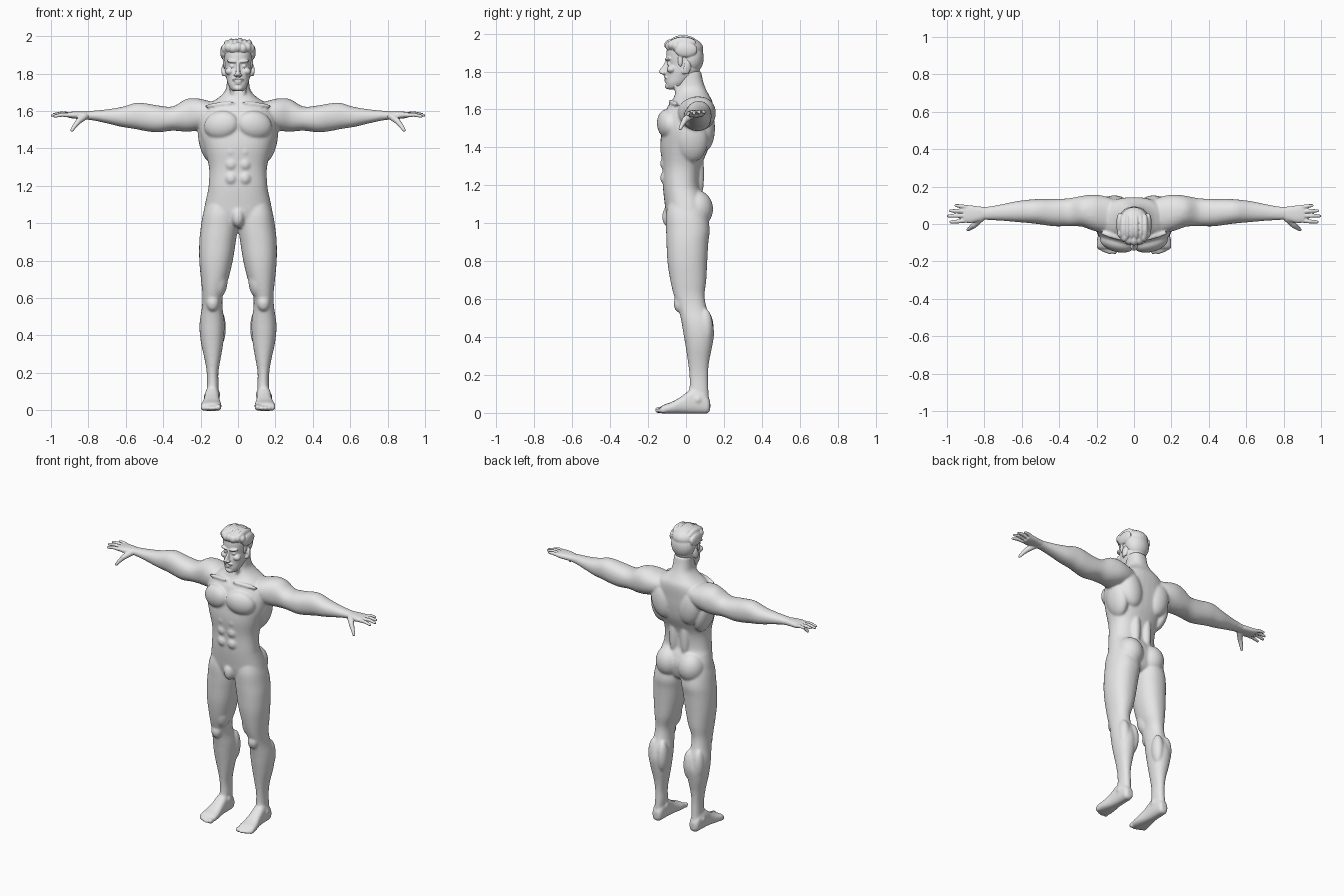
import bpy, bmesh, math
from mathutils import Vector, Matrix

skin = bpy.data.materials.new("plain_grey")
skin.diffuse_color = (0.8, 0.8, 0.8, 1)


def catmull(p0, p1, p2, p3, t):
    return [0.5 * (2 * b + (c - a) * t + (2 * a - 5 * b + 4 * c - d) * t * t
                   + (3 * b - a - 3 * c + d) * t ** 3)
            for a, b, c, d in zip(p0, p1, p2, p3)]


def loft(bm, axis, stations, side=1, power=2.2, n=36):
    """Skin rounded sections. Station: position on axis, then min/max of both other axes."""
    rows = []
    last = len(stations) - 1
    for i in range(last):
        ctrl = [stations[max(0, min(last, i + k))] for k in (-1, 0, 1, 2)]
        rows += [catmull(*ctrl, s / 4) for s in range(4)]
    rows.append(list(stations[last]))
    rings = []
    for t, a0, a1, b0, b1 in rows:
        ring = []
        for k in range(n):
            c, s = math.cos(2 * math.pi * k / n), math.sin(2 * math.pi * k / n)
            a = (a0 + a1) / 2 + (a1 - a0) / 2 * math.copysign(abs(c) ** (2 / power), c)
            b = (b0 + b1) / 2 + (b1 - b0) / 2 * math.copysign(abs(s) ** (2 / power), s)
            x, y, z = {"x": (t, a, b), "y": (a, t, b), "z": (a, b, t)}[axis]
            ring.append(bm.verts.new((x * side, y, z)))
        rings.append(ring)
    for r, q in zip(rings, rings[1:]):
        for k in range(n):
            bm.faces.new((r[k], r[(k + 1) % n], q[(k + 1) % n], q[k]))
    bm.faces.new(rings[0])
    bm.faces.new(rings[-1])


def blob(bm, centre, radii, side=1, rot=(0, 0, 0)):
    """Ellipsoid muscle or lump."""
    r = Matrix.Rotation(rot[2], 4, "Z") @ Matrix.Rotation(rot[1], 4, "Y") @ Matrix.Rotation(rot[0], 4, "X")
    m = Matrix.Diagonal((side, 1, 1, 1)) @ Matrix.Translation(centre) @ r @ Matrix.Diagonal((*radii, 1))
    bmesh.ops.create_uvsphere(bm, u_segments=24, v_segments=16, radius=1, matrix=m)


def tube(bm, points, radii, side=1):
    """Tapered chain with round joints, for digits."""
    pts = [Vector((x * side, y, z)) for x, y, z in points]
    for p, r in zip(pts, radii):
        bmesh.ops.create_uvsphere(bm, u_segments=14, v_segments=10, radius=r, matrix=Matrix.Translation(p))
    for p, q, r, s in zip(pts, pts[1:], radii, radii[1:]):
        m = Matrix.Translation((p + q) / 2) @ (q - p).to_track_quat("Z", "Y").to_matrix().to_4x4()
        bmesh.ops.create_cone(bm, cap_ends=True, segments=14, radius1=r, radius2=s,
                              depth=(q - p).length, matrix=m)


def finish(bm, name, voxel, smooth):
    """Fuse the overlapping volumes into one smooth skin."""
    bmesh.ops.recalc_face_normals(bm, faces=bm.faces)
    me = bpy.data.meshes.new(name)
    bm.to_mesh(me)
    bm.free()
    me.materials.append(skin)
    ob = bpy.data.objects.new(name, me)
    bpy.context.collection.objects.link(ob)
    for p in me.polygons:
        p.use_smooth = True
    rm = ob.modifiers.new("fuse", "REMESH")
    rm.mode, rm.voxel_size, rm.use_smooth_shade = "VOXEL", voxel, True
    sm = ob.modifiers.new("soften", "SMOOTH")
    sm.factor, sm.iterations = 0.5, smooth


def sym(z, w, f, b):
    return (z, -w, w, f, b)


# ---------- body: torso, arms, legs and feet ----------
bm = bmesh.new()
loft(bm, "z", [sym(*s) for s in (
    (0.975, .07, -.07, .07), (1.0, .15, -.09, .095), (1.05, .182, -.105, .11), (1.1, .177, -.112, .112),
    (1.15, .166, -.118, .095), (1.2, .157, -.122, .075), (1.3, .155, -.125, .082), (1.4, .182, -.135, .12),
    (1.48, .205, -.13, .135), (1.55, .205, -.12, .14), (1.61, .18, -.1, .143), (1.645, .145, -.075, .138),
    (1.675, .1, -.06, .122), (1.71, .068, -.05, .104), (1.75, .06, -.045, .09), (1.8, .058, -.04, .08))],
    power=2.35)
for s in (-1, 1):
    # arm
    loft(bm, "x", [(.1, -.03, .13, 1.54, 1.64), (.16, -.045, .15, 1.51, 1.655), (.22, -.035, .157, 1.495, 1.668),
                   (.28, -.014, .15, 1.49, 1.662), (.35, -.012, .137, 1.495, 1.624), (.43, -.012, .134, 1.486, 1.63),
                   (.5, -.002, .134, 1.494, 1.642), (.55, .004, .131, 1.504, 1.643), (.62, .01, .123, 1.515, 1.622),
                   (.7, .017, .107, 1.534, 1.609), (.77, .021, .094, 1.549, 1.602), (.825, .022, .09, 1.556, 1.597)], s)
    # leg
    loft(bm, "z", [(1.12, .02, .165, -.09, .09), (1.05, .008, .187, -.105, .11), (.97, .003, .2, -.105, .125),
                   (.9, .012, .207, -.103, .118), (.8, .028, .207, -.098, .112), (.7, .052, .198, -.083, .107),
                   (.62, .08, .19, -.064, .098), (.55, .083, .193, -.04, .11), (.48, .073, .204, -.024, .138),
                   (.42, .073, .205, -.014, .148), (.35, .08, .196, -.002, .138), (.27, .094, .178, .01, .122),
                   (.2, .105, .167, .018, .116), (.13, .104, .166, .018, .118), (.06, .108, .17, .0, .122)], s)
    # foot
    loft(bm, "y", [(.128, .12, .155, .015, .06), (.115, .107, .17, -.002, .085), (.08, .102, .175, -.004, .12),
                   (.03, .1, .178, -.004, .125), (-.02, .097, .183, -.004, .09), (-.07, .09, .195, -.004, .06),
                   (-.11, .088, .201, -.004, .046), (-.13, .092, .198, -.002, .036)], s, power=2.6)
    for k, (x, y) in enumerate(((.104, -.142), (.129, -.143), (.149, -.137), (.168, -.129), (.187, -.119))):
        r = .018 if k == 0 else .0135
        blob(bm, (x, y, r - .002), (r * .85, .022, r), s)
    blob(bm, (.168, .062, .07), (.016, .022, .022), s)                  # ankle
    blob(bm, (.108, .055, .085), (.014, .02, .022), s)
    blob(bm, (.136, -.035, .575), (.034, .03, .045), s)                 # knee
    blob(bm, (.1, .105, .44), (.035, .042, .1), s)                      # calves
    blob(bm, (.165, .1, .45), (.037, .042, .1), s)
    blob(bm, (.105, -.015, .7), (.05, .06, .1), s)                      # thigh front
    blob(bm, (.083, .055, 1.075), (.085, .088, .1), s)                  # buttock
    blob(bm, (.09, -.1, 1.525), (.095, .05, .075), s, (0, .2, .25))     # chest
    blob(bm, (.105, .1, 1.5), (.075, .053, .12), s, (0, .2, 0))         # shoulder blade
    blob(bm, (.042, .06, 1.26), (.032, .036, .15), s)                   # lower back
    blob(bm, (.25, .07, 1.585), (.085, .078, .083), s)                  # deltoid
    blob(bm, (.16, .03, 1.44), (.05, .085, .12), s, (0, .2, 0))         # side of back
    blob(bm, (.1, -.068, 1.635), (.085, .014, .012), s, (0, .12, .25))  # collar bone
    blob(bm, (.028, -.045, 1.69), (.011, .014, .075), s, (.3, .3, 0))   # neck muscle
    for z in (1.24, 1.315, 1.385):
        blob(bm, (.036, -.105, z), (.036, .031, .038), s)               # stomach
blob(bm, (0, -.09, 1.035), (.034, .036, .055))                          # groin
finish(bm, "body", .007, 6)

# ---------- hands ----------
for s, name in ((-1, "right_hand"), (1, "left_hand")):
    bm = bmesh.new()
    loft(bm, "x", [(.79, .026, .089, 1.555, 1.597), (.84, .012, .095, 1.557, 1.598), (.88, .005, .1, 1.56, 1.597),
                   (.91, .01, .098, 1.565, 1.594)], s, power=2.5)
    for base, mid, tip in (((.89, .089, 1.58), (.925, .095, 1.587), (.953, .099, 1.586)),
                           ((.9, .067, 1.58), (.945, .07, 1.587), (.983, .071, 1.583)),
                           ((.9, .044, 1.58), (.95, .044, 1.585), (.994, .043, 1.577)),
                           ((.89, .02, 1.578), (.94, .014, 1.58), (.98, .011, 1.572))):
        tube(bm, (base, mid, tip), (.0125, .0108, .008), s)
    tube(bm, ((.82, .03, 1.572), (.853, -.005, 1.545), (.873, -.02, 1.52), (.888, -.031, 1.498)),
         (.02, .016, .012, .009), s)
    finish(bm, name, .004, 3)

# ---------- head ----------
bm = bmesh.new()
loft(bm, "z", [sym(*s) for s in (
    (1.706, .022, -.094, -.05), (1.716, .038, -.102, -.02), (1.74, .052, -.106, .01), (1.77, .061, -.105, .045),
    (1.8, .068, -.104, .07), (1.835, .072, -.097, .08), (1.87, .075, -.104, .085), (1.92, .078, -.1, .085),
    (1.96, .06, -.08, .06), (1.975, .03, -.05, .03))])
loft(bm, "z", [sym(*s) for s in ((1.862, .008, -.107, -.08), (1.835, .009, -.119, -.08), (1.805, .013, -.141, -.08),
                                 (1.793, .017, -.142, -.08), (1.783, .012, -.122, -.08))], n=20)  # nose
for s in (-1, 1):
    blob(bm, (.032, -.095, 1.866), (.029, .016, .009), s, (0, -.1, .25))   # brow
    blob(bm, (.03, -.086, 1.84), (.015, .014, .011), s)                    # eye
    blob(bm, (.045, -.077, 1.812), (.024, .024, .02), s)                   # cheek
    blob(bm, (.014, -.121, 1.792), (.008, .012, .008), s)                  # nostril
    blob(bm, (.013, -.105, 1.771), (.02, .012, .006), s, (0, .25, .2))     # moustache
    blob(bm, (.077, .006, 1.82), (.01, .02, .036), s, (-.15, 0, .35))      # ear
    blob(bm, (.073, -.012, 1.798), (.008, .01, .014), s)                   # ear lobe
blob(bm, (0, -.104, 1.758), (.022, .012, .006))                            # upper lip
blob(bm, (0, -.102, 1.748), (.019, .012, .006))                            # lower lip
blob(bm, (0, -.096, 1.722), (.024, .015, .015))                            # chin
finish(bm, "head", .004, 3)

# ---------- hair ----------
bm = bmesh.new()
blob(bm, (0, -.005, 1.92), (.086, .096, .062))
blob(bm, (0, .028, 1.872), (.08, .066, .085))
for k in range(7):                                                         # front wave
    a = math.radians(-150 + 20 * k)
    blob(bm, (.07 * math.cos(a), -.015 + .07 * math.sin(a), 1.935 + .006 * (k % 2)),
         (.03, .024, .028), 1, (0, 0, a))
for k in range(6):                                                         # combed locks
    x = -.06 + .024 * k
    blob(bm, (x, -.015, 1.958 - 2.6 * x * x + .004 * (k % 2)), (.017, .068, .03))
for s in (-1, 1):
    blob(bm, (.077, .0, 1.915), (.018, .06, .04), s)                       # sides
    blob(bm, (.071, -.03, 1.86), (.009, .014, .035), s)                    # sideburn
finish(bm, "hair", .0045, 3)
